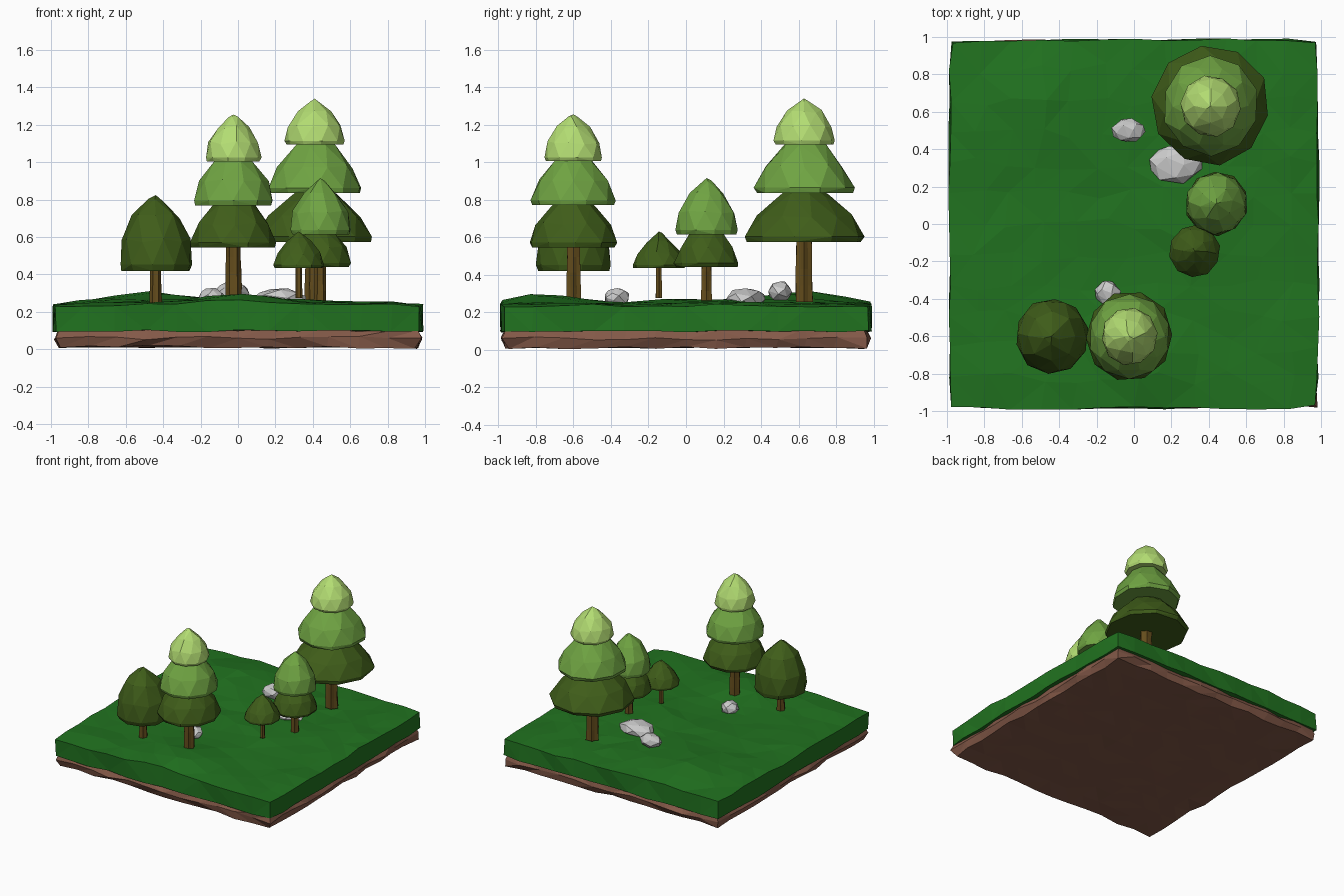
import bpy, bmesh, math, random
from mathutils import Vector

if "Cube" in bpy.data.objects:
    bpy.data.objects.remove(bpy.data.objects["Cube"])

random.seed(7)


def material(name, rgb):
    m = bpy.data.materials.new(name)
    m.diffuse_color = (*rgb, 1)
    m.use_nodes = True
    m.node_tree.nodes["Principled BSDF"].inputs["Base Color"].default_value = m.diffuse_color
    return m


GRASS = material("grass", (0.015, 0.17, 0.014))
DIRT = material("dirt", (0.23, 0.10, 0.065))
BARK = material("bark", (0.13, 0.075, 0.012))
DARK = material("leaf_dark", (0.05, 0.11, 0.01))
MID = material("leaf_mid", (0.16, 0.37, 0.055))
LIGHT = material("leaf_light", (0.45, 0.72, 0.17))


def jit(a):
    return random.uniform(-a, a)


def finish(bm, name, mat=None):
    bmesh.ops.recalc_face_normals(bm, faces=bm.faces)
    me = bpy.data.meshes.new(name)
    bm.to_mesh(me)
    bm.free()
    if mat:
        me.materials.append(mat)
    ob = bpy.data.objects.new(name, me)
    bpy.context.collection.objects.link(ob)
    return ob


def hull(points, name, mat=None):
    bm = bmesh.new()
    for p in points:
        bm.verts.new(p)
    bmesh.ops.convex_hull(bm, input=bm.verts[:])
    loose = [v for v in bm.verts if not v.link_faces]
    bmesh.ops.delete(bm, geom=loose, context='VERTS')
    return finish(bm, name, mat)


# Ground layers
HILLS = [(0.0, -0.78, 0.055, 0.28), (-0.45, 0.6, 0.065, 0.32), (-0.3, 0.0, 0.02, 0.3),
         (0.3, 0.0, 0.025, 0.3), (0.0, 0.45, 0.02, 0.2), (0.7, 0.3, 0.01, 0.25)]


def ground(x, y):
    z = 0.243
    for hx, hy, h, w in HILLS:
        z += h * math.exp(-((x - hx) ** 2 + (y - hy) ** 2) / (w * w))
    return z


def slab(name, mat, cuts, rows, shape):
    bm = bmesh.new()
    bmesh.ops.create_cube(bm, size=2)
    upright = lambda e: abs(e.verts[0].co.z - e.verts[1].co.z) > 0.1
    bmesh.ops.subdivide_edges(bm, edges=[e for e in bm.edges if not upright(e)],
                              cuts=cuts, use_grid_fill=True)
    if rows:
        bmesh.ops.subdivide_edges(bm, edges=[e for e in bm.edges if upright(e)],
                                  cuts=rows, use_grid_fill=True)
    for v in bm.verts:
        v.co = shape(v.co.copy())
    bmesh.ops.triangulate(bm, faces=bm.faces[:])
    return finish(bm, name, mat)


def grass_shape(c):
    edge = max(abs(c.x), abs(c.y)) > 0.99
    corner = min(abs(c.x), abs(c.y)) > 0.99
    s = (0.975 if corner else 0.985) + (jit(0.008) if edge else 0)
    x, y = c.x * s, c.y * s
    if c.z < 0:
        return Vector((x, y, 0.098 + (jit(0.006) if edge else 0)))
    if not edge:
        x, y = x + jit(0.04), y + jit(0.04)
    return Vector((x, y, ground(x, y) + jit(0.008) - (0.008 if edge else 0)))


def dirt_shape(c):
    edge = max(abs(c.x), abs(c.y)) > 0.99
    s = 0.955 if c.z < -0.5 else 0.975 if c.z < 0.5 else 0.955
    if edge:
        s += jit(0.012)
    z = 0.012 if c.z < -0.5 else 0.06 if c.z < 0.5 else 0.105
    return Vector((c.x * s, c.y * s, z + jit(0.01 if edge else 0.003)))


slab("grass_layer", GRASS, 11, 0, grass_shape)
slab("dirt_layer", DIRT, 11, 1, dirt_shape)


# Trees: faceted tiers on a ridged trunk
def tier(name, x, y, z0, z1, r, k, mat):
    turn = jit(math.pi)
    pts = [(x, y, z1)]
    for i, (t, n) in enumerate([(0, 10), (0.08, 10), (0.4, 10), (0.72, 8), (0.93, 5)]):
        for j in range(n):
            a = turn + (j + 0.5 * (i // 2)) * math.tau / n
            q = r * (1 - t ** k) * (0.95 if i == 0 else 1) * (1 + jit(0.025))
            z = z0 + (z1 - z0) * t + (jit(0.01) if i > 1 else 0)
            pts.append((x + q * math.cos(a), y + q * math.sin(a) * 1.03, z))
    hull(pts, name, mat)


def trunk(name, x, y, z0, z1, r):
    bm = bmesh.new()
    n, rings = 12, []
    for i in range(5):
        z = z0 + (z1 - z0) * i / 4
        ring = []
        for j in range(n):
            a = j * math.tau / n
            q = r * (1.05 - 0.03 * i) * (0.82 if j % 2 else 1) * (1 + jit(0.07))
            ring.append(bm.verts.new((x + q * math.cos(a), y + q * math.sin(a), z)))
        rings.append(ring)
    for lo, hi in zip(rings, rings[1:]):
        for j in range(n):
            m = (j + 1) % n
            bm.faces.new((lo[j], lo[m], hi[m], hi[j]))
    bm.faces.new(rings[0][::-1])
    bm.faces.new(rings[-1])
    finish(bm, name, BARK)


# name, x, y, trunk radius, trunk bottom, tiers (bottom, top, radius, curve, colour)
TREES = [
    ("left_front_tree", -0.44, -0.6, 0.031, 0.25, [(0.42, 0.825, 0.195, 3.3, DARK)]),
    ("middle_front_tree", -0.025, -0.6, 0.042, 0.25, [
        (0.545, 0.86, 0.235, 2.0, DARK), (0.77, 1.09, 0.222, 2.0, MID),
        (1.005, 1.255, 0.15, 2.6, LIGHT)]),
    ("tall_back_tree", 0.41, 0.63, 0.05, 0.255, [
        (0.575, 0.92, 0.32, 1.6, DARK), (0.835, 1.19, 0.262, 1.7, MID),
        (1.095, 1.34, 0.16, 2.5, LIGHT)]),
    ("right_tree", 0.44, 0.11, 0.031, 0.26, [
        (0.44, 0.70, 0.168, 2.0, DARK), (0.615, 0.915, 0.165, 2.4, MID)]),
    ("small_tree", 0.325, -0.145, 0.018, 0.275, [(0.435, 0.63, 0.138, 1.9, DARK)]),
]
for name, x, y, r, base, tiers in TREES:
    trunk(name + "_trunk", x, y, base, tiers[0][0] + 0.03, r)
    for i, t in enumerate(tiers):
        tier(f"{name}_foliage_{i + 1}", x, y, *t)

# Rocks: name, centre, half sizes
ROCKS = [("back_rock", (-0.03, 0.5, 0.31), (0.09, 0.065, 0.058)),
         ("flat_rock", (0.225, 0.32, 0.27), (0.14, 0.11, 0.06)),
         ("front_rock", (-0.14, -0.37, 0.275), (0.07, 0.07, 0.055))]
for name, c, s in ROCKS:
    pts = []
    for i in range(22):
        h = 1 - 2 * (i + 0.5) / 22
        a, q = i * 2.39996 + jit(0.25), math.sqrt(1 - h * h)
        d = Vector((q * math.cos(a), q * math.sin(a), h)) * (1 + jit(0.06))
        pts.append([c[k] + d[k] * s[k] for k in range(3)])
    hull(pts, name)
